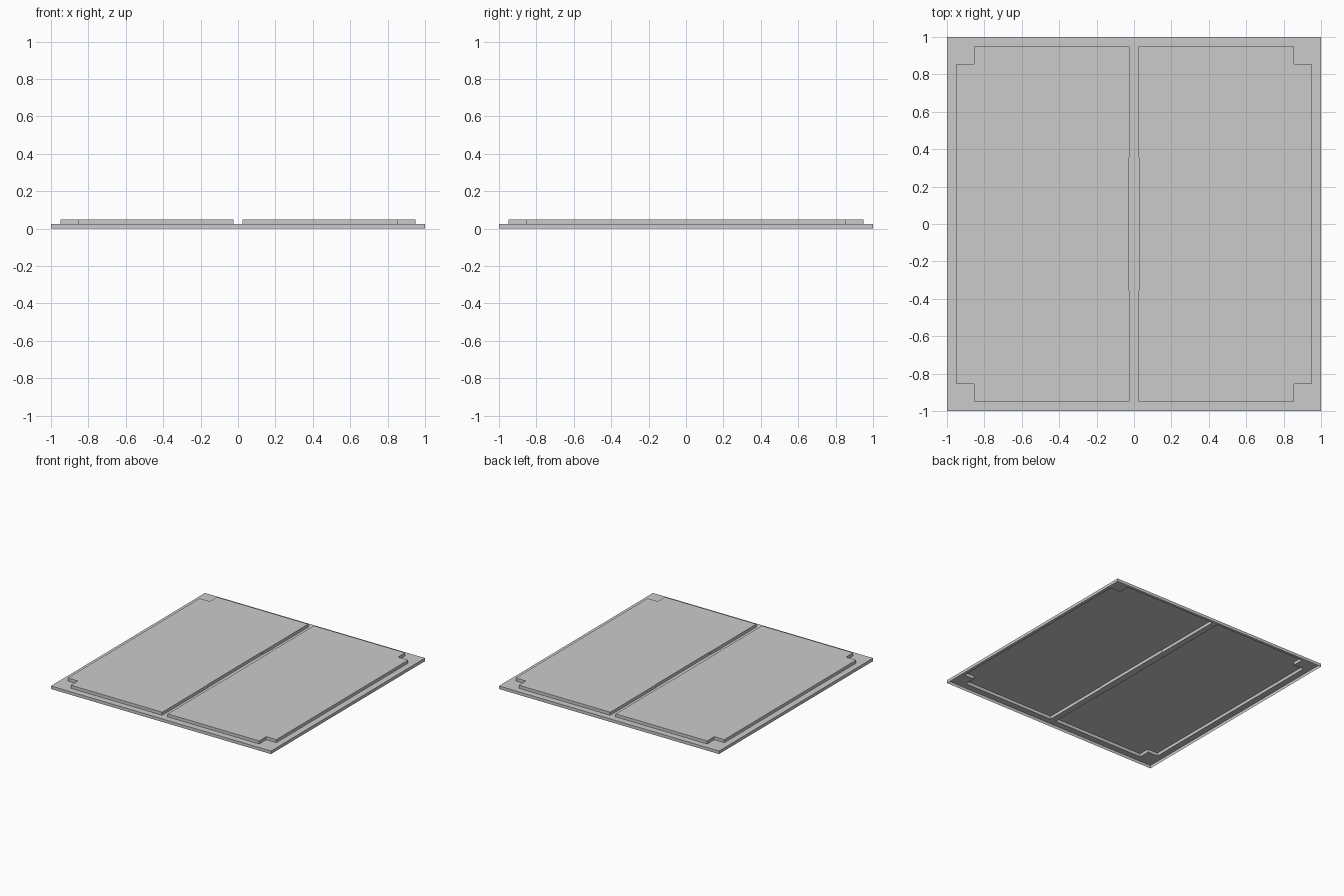
import bpy, bmesh

if "Cube" in bpy.data.objects:
    bpy.data.objects.remove(bpy.data.objects["Cube"])

LOW, HIGH = 0.025, 0.05      # deck height, panel height
EDGE, NOTCH = 0.948, 0.092   # panel outer edge and corner cut-out
GAP, RELIEF = 0.025, 0.028   # half seam, and its slightly wider middle
MID = 0.353


def finish(bm, name):
    me = bpy.data.meshes.new(name)
    bm.to_mesh(me)
    bm.free()
    ob = bpy.data.objects.new(name, me)
    bpy.context.collection.objects.link(ob)
    return ob


def panel_outline(side):
    # Upper half from the seam outwards, mirrored in y for the lower half
    inner = EDGE - NOTCH
    half = [(RELIEF, MID), (GAP, MID + 0.002), (GAP, EDGE), (inner, EDGE),
            (inner, inner), (EDGE, inner)]
    pts = half + [(x, -y) for x, y in reversed(half)]
    pts = [(side * x, y) for x, y in pts]
    # counter-clockwise order on both sides
    return pts[::-1] if side > 0 else pts


def ring(bm, pts, z):
    return [bm.verts.new((x, y, z)) for x, y in pts]


def walls(bm, lower, upper):
    n = len(lower)
    for i in range(n):
        j = (i + 1) % n
        bm.faces.new((lower[i], lower[j], upper[j], upper[i]))


# Base tray: outer skirt and a deck with two openings, hollow underneath
bm = bmesh.new()
square = [(-1, -1), (1, -1), (1, 1), (-1, 1)]
bottom, top = ring(bm, square, 0), ring(bm, square, LOW)
walls(bm, bottom, top)
loops = [top] + [ring(bm, panel_outline(s), LOW) for s in (-1, 1)]
edges = []
for loop in loops:
    for i, v in enumerate(loop):
        w = loop[(i + 1) % len(loop)]
        edges.append(bm.edges.get((v, w)) or bm.edges.new((v, w)))
deck = bmesh.ops.triangle_fill(bm, use_beauty=True, edges=edges, normal=(0, 0, 1))
for g in deck["geom"]:
    if isinstance(g, bmesh.types.BMFace):
        g.normal_update()
        if g.normal.z < 0:
            g.normal_flip()
finish(bm, "base_tray")

# Raised panels, open below so they read as recesses from underneath
for side, name in ((-1, "left_panel"), (1, "right_panel")):
    bm = bmesh.new()
    pts = panel_outline(side)
    low, high = ring(bm, pts, LOW), ring(bm, pts, HIGH)
    walls(bm, low, high)
    bm.faces.new(high)
    finish(bm, name)
